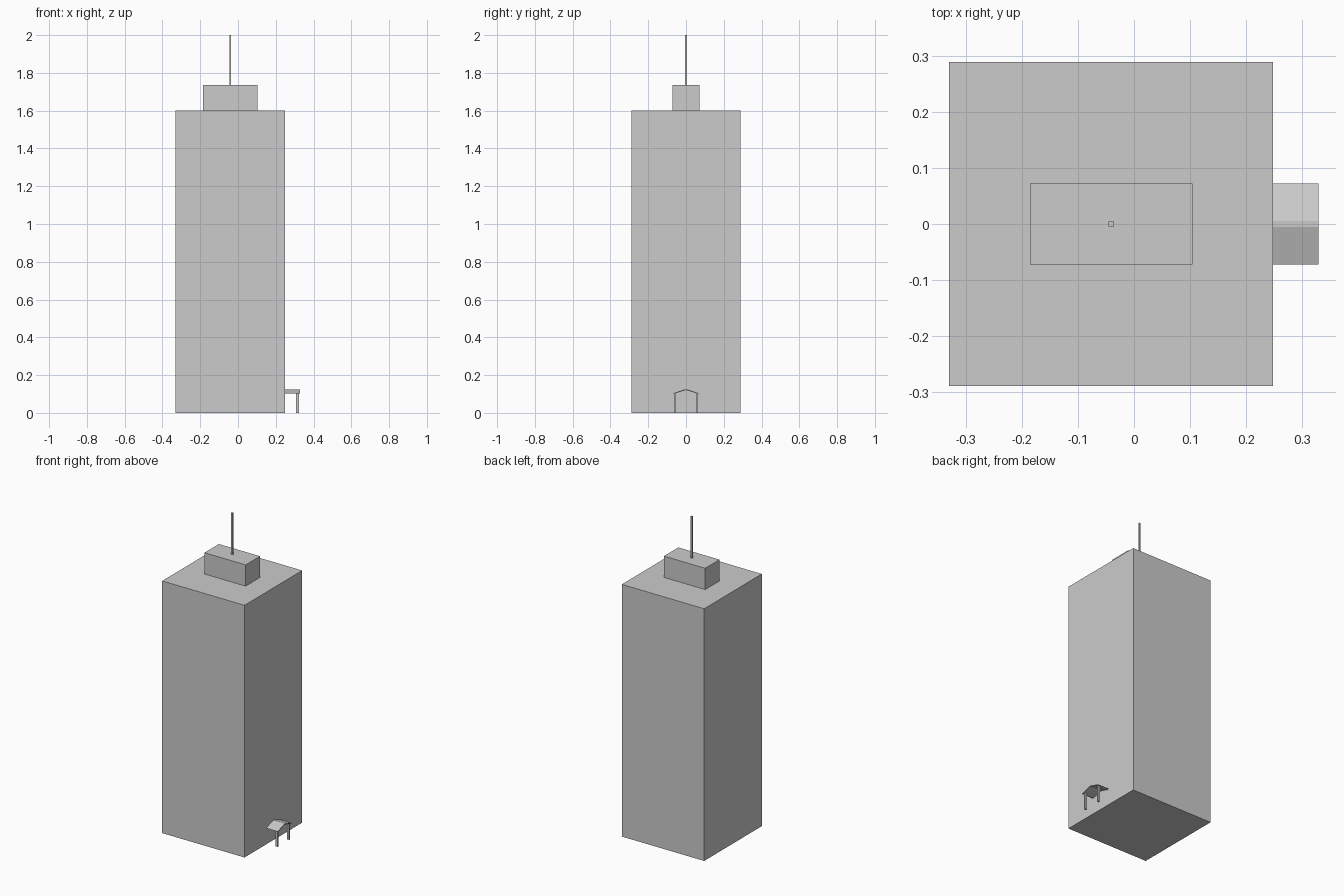
import bpy, bmesh

if "Cube" in bpy.data.objects:
    bpy.data.objects.remove(bpy.data.objects["Cube"])


def box(name, lo, hi):
    bpy.ops.mesh.primitive_cube_add(size=1, location=[(a + b) / 2 for a, b in zip(lo, hi)])
    ob = bpy.context.object
    ob.name = name
    ob.scale = [b - a for a, b in zip(lo, hi)]
    return ob


def extrude_x(name, profile, x0, x1):
    # closed y-z profile extruded along x
    bm = bmesh.new()
    face = bm.faces.new([bm.verts.new((x0, y, z)) for y, z in profile])
    ext = bmesh.ops.extrude_face_region(bm, geom=[face])
    verts = [g for g in ext["geom"] if isinstance(g, bmesh.types.BMVert)]
    bmesh.ops.translate(bm, verts=verts, vec=(x1 - x0, 0, 0))
    bmesh.ops.recalc_face_normals(bm, faces=bm.faces)
    me = bpy.data.meshes.new(name)
    bm.to_mesh(me)
    bm.free()
    ob = bpy.data.objects.new(name, me)
    bpy.context.collection.objects.link(ob)
    return ob


# Main tower, rooftop block and mast
box("tower", (-0.33, -0.289, 0), (0.248, 0.289, 1.6))
box("roof_block", (-0.185, -0.072, 1.6), (0.104, 0.072, 1.735))
box("mast", (-0.045, -0.0045, 1.735), (-0.036, 0.0045, 2.0))

# Entrance canopy: thin gabled roof with a small flat ridge
extrude_x("canopy_roof", [(-0.072, 0.103), (-0.005, 0.125), (0.005, 0.125), (0.072, 0.103),
                          (0.058, 0.103), (0, 0.121), (-0.058, 0.103)], 0.248, 0.329)

# Canopy posts
for side, name in ((-1, "left_post"), (1, "right_post")):
    box(name, (0.308, side * 0.058 - 0.005, 0), (0.322, side * 0.058 + 0.005, 0.106))
